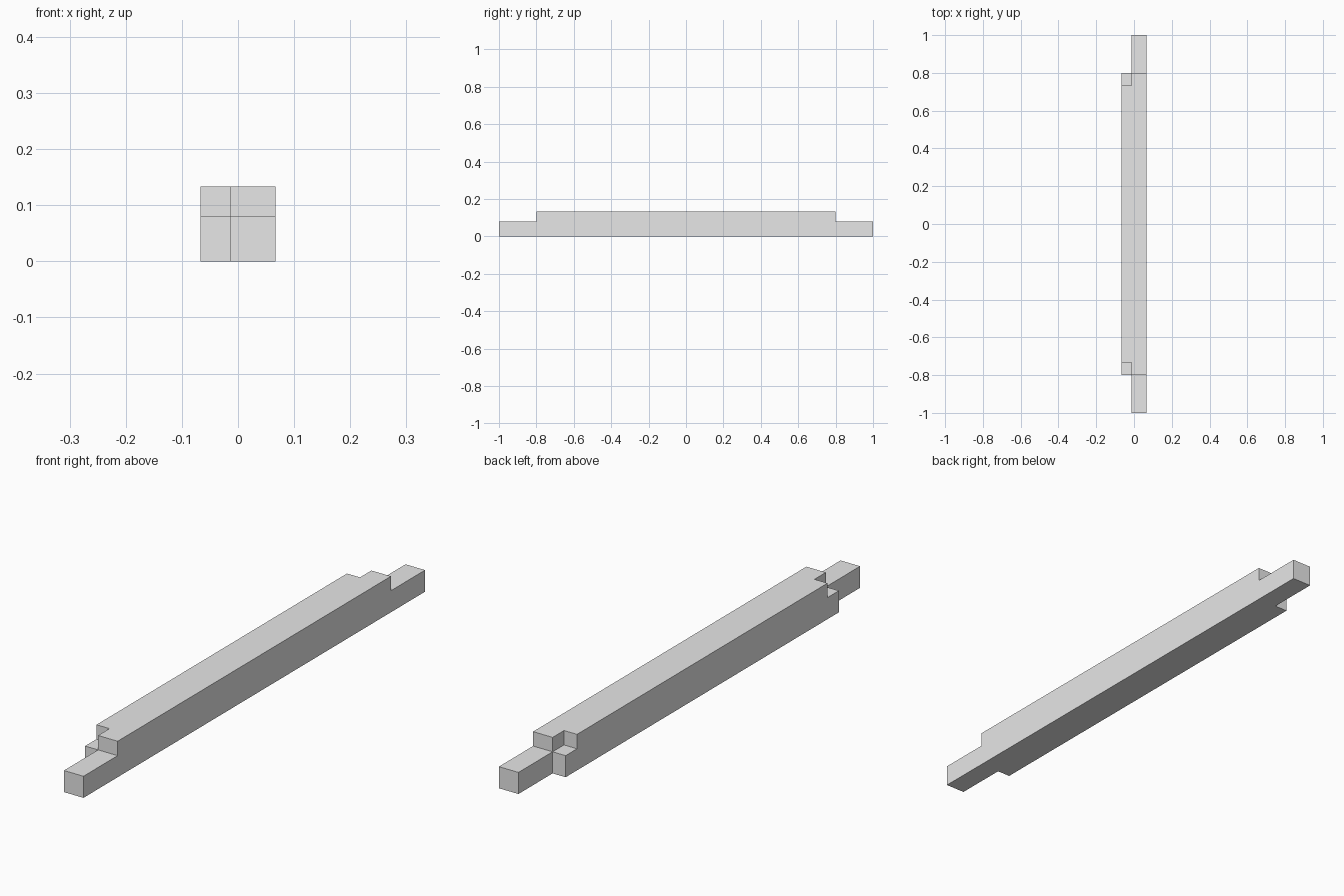
import bpy, bmesh, math
from itertools import product
from mathutils import Vector

cube = bpy.data.objects.get("Cube")
if cube:
    bpy.data.objects.remove(cube, do_unlink=True)

# Grey material
grey = bpy.data.materials.new("plain_grey")
grey.use_nodes = True
colour = (0.8, 0.8, 0.8, 1)
grey.diffuse_color = colour
grey.node_tree.nodes["Principled BSDF"].inputs["Base Color"].default_value = colour

# Cut lines of the beam along each axis
HALF, TENON, SHOULDER, NOTCH = 0.0667, 0.08, 0.8, 0.7333
cuts = [
    (-HALF, HALF - TENON, HALF),
    (-1, -SHOULDER, -NOTCH, NOTCH, SHOULDER, 1),
    (0, TENON, 2 * HALF),
]


def is_wood(cell):
    """Full section in the middle, corner notch near the shoulder, tenon at the end."""
    if any(not 0 <= c < len(axis) - 1 for c, axis in zip(cell, cuts)):
        return False
    i, j, k = cell
    from_end = min(j, 4 - j)
    in_tenon = i == 1 and k == 0
    in_notch = i == 0 and k == 1
    return in_tenon if from_end == 0 else not (from_end == 1 and in_notch)


# Skin the boundary between wood and air
bm = bmesh.new()
for cell in product(range(2), range(5), range(2)):
    if not is_wood(cell):
        continue
    for axis, side in product(range(3), (0, 1)):
        neighbour = list(cell)
        neighbour[axis] += 2 * side - 1
        if is_wood(neighbour):
            continue
        u, v = (axis + 1) % 3, (axis + 2) % 3
        corners = []
        for du, dv in ((0, 0), (1, 0), (1, 1), (0, 1)):
            p = Vector()
            p[axis] = cuts[axis][cell[axis] + side]
            p[u] = cuts[u][cell[u] + du]
            p[v] = cuts[v][cell[v] + dv]
            corners.append(bm.verts.new(p))
        bm.faces.new(corners if side else corners[::-1])

# Weld the skin and merge coplanar faces
bmesh.ops.remove_doubles(bm, verts=bm.verts[:], dist=0.0001)
bmesh.ops.dissolve_limit(bm, angle_limit=math.radians(1),
                         verts=bm.verts[:], edges=bm.edges[:])
bmesh.ops.recalc_face_normals(bm, faces=bm.faces[:])

mesh = bpy.data.meshes.new("tenoned_beam")
bm.to_mesh(mesh)
bm.free()
mesh.materials.append(grey)
bpy.context.collection.objects.link(bpy.data.objects.new("tenoned_beam", mesh))
